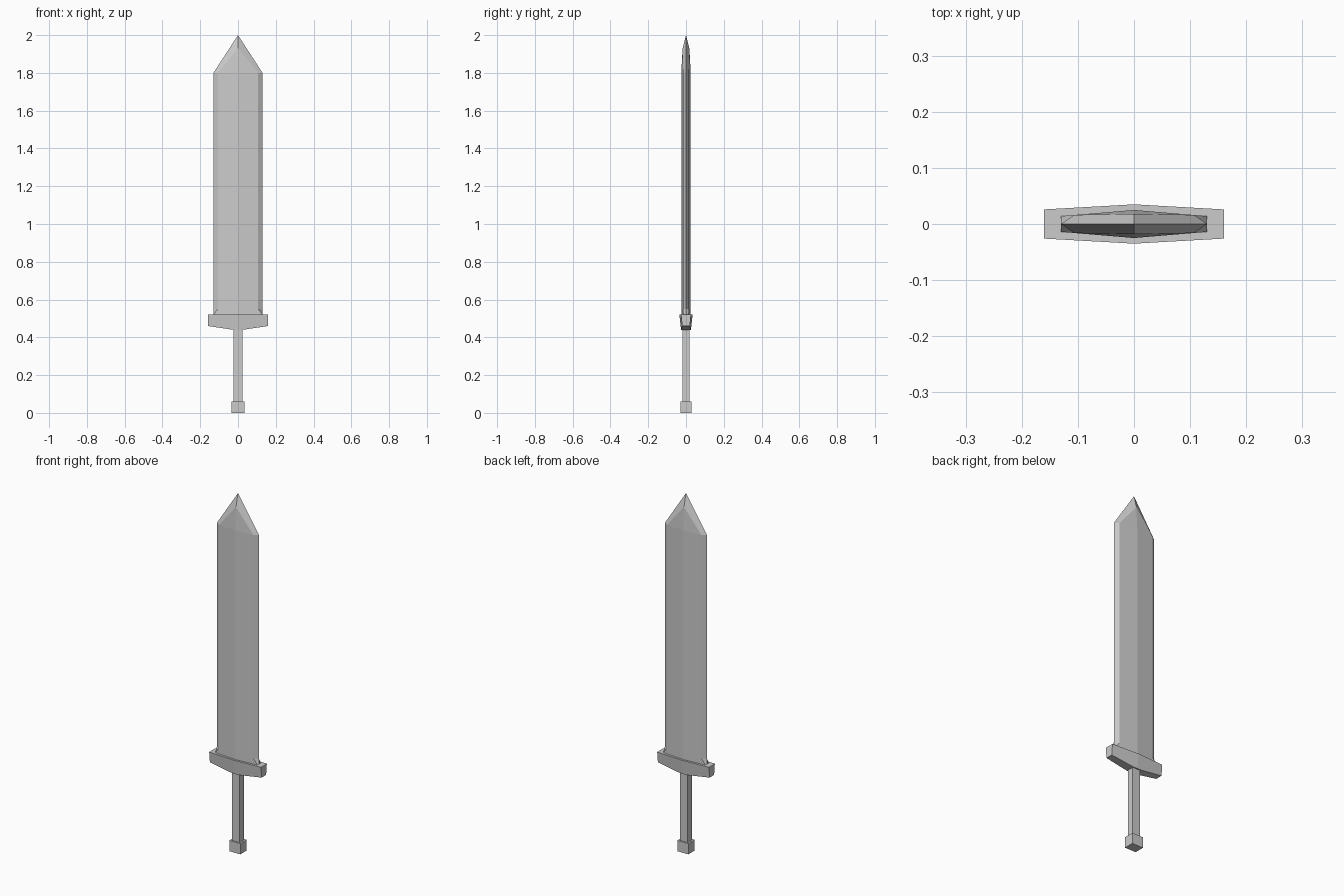
import bpy

if "Cube" in bpy.data.objects:
    bpy.data.objects.remove(bpy.data.objects["Cube"])


def quarter_part(name, verts, faces):
    """Build the front-right quarter of a part and mirror it in x and y."""
    mesh = bpy.data.meshes.new(name)
    mesh.from_pydata(verts, [], faces)
    obj = bpy.data.objects.new(name, mesh)
    bpy.context.collection.objects.link(obj)
    mirror = obj.modifiers.new("mirror", 'MIRROR')
    mirror.use_axis = (True, True, False)
    mirror.use_clip = True
    mirror.merge_threshold = 0.0005
    return obj


def box(name, width, depth, z0, z1):
    bpy.ops.mesh.primitive_cube_add(size=1, location=(0, 0, (z0 + z1) / 2))
    obj = bpy.context.object
    obj.name = name
    obj.scale = (width, depth, z1 - z0)


# Blade: ridged flats, bevelled edges, blunt base and pointed tip
quarter_part("blade", [
    (0, -.025, .52), (.13, -.014, .52), (.13, 0, .52),
    (.107, -.016, .55), (.13, 0, .55),
    (0, -.025, 1.8), (.107, -.016, 1.8), (.13, 0, 1.8),
    (0, -.018, 1.93), (0, 0, 2), (0, 0, .52),
], [
    (0, 1, 3, 6, 5), (1, 2, 4, 3), (3, 4, 7, 6),
    (5, 6, 8), (6, 7, 9, 8), (0, 10, 2, 1),
])

# Crossguard: bowed front and back, sloping underside
quarter_part("crossguard", [
    (0, -.035, .52), (.16, -.026, .52), (.16, 0, .52), (0, 0, .52),
    (0, -.026, .44), (.025, -.025, .44), (.16, -.02, .46),
    (.16, 0, .46), (.025, 0, .44), (0, 0, .44),
], [
    (4, 5, 6, 1, 0), (6, 7, 2, 1), (0, 1, 2, 3), (4, 9, 8, 5), (5, 8, 7, 6),
])

# Grip and pommel
box("grip", .048, .038, .06, .44)
box("pommel", .068, .056, 0, .06)
